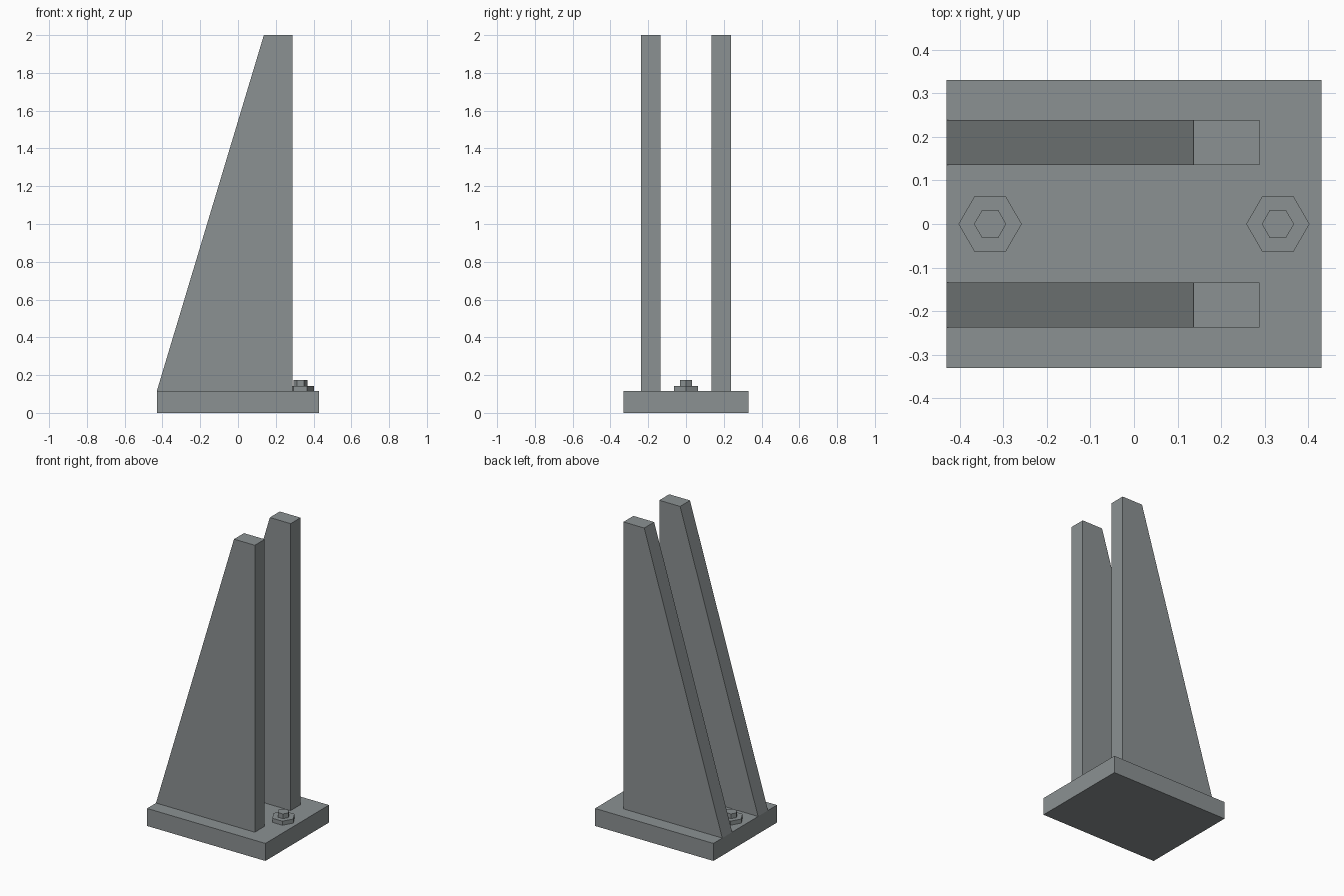
import bpy, bmesh, math

if "Cube" in bpy.data.objects:
    bpy.data.objects.remove(bpy.data.objects["Cube"])

steel = bpy.data.materials.new("steel grey")
steel.diffuse_color = (0.26, 0.285, 0.29, 1)
steel.use_nodes = True
steel.node_tree.nodes["Principled BSDF"].inputs["Base Color"].default_value = steel.diffuse_color

BASE_TOP = 0.115


def prism(name, profile, place, offset):
    """Extrude a flat profile: place() maps 2D points to 3D, offset is the depth vector."""
    bm = bmesh.new()
    face = bm.faces.new([bm.verts.new(place(a, b)) for a, b in profile])
    new = bmesh.ops.extrude_face_region(bm, geom=[face])["geom"]
    bmesh.ops.translate(bm, vec=offset,
                        verts=[v for v in new if isinstance(v, bmesh.types.BMVert)])
    bmesh.ops.recalc_face_normals(bm, faces=bm.faces)
    mesh = bpy.data.meshes.new(name)
    bm.to_mesh(mesh)
    bm.free()
    mesh.materials.append(steel)
    obj = bpy.data.objects.new(name, mesh)
    bpy.context.collection.objects.link(obj)
    return obj


def hexagon(name, x, radius, z0, z1):
    pts = [(x + radius * math.cos(i * math.pi / 3), radius * math.sin(i * math.pi / 3))
           for i in range(6)]
    return prism(name, pts, lambda a, b: (a, b, z0), (0, 0, z1 - z0))


# Base plate
prism("base_plate", [(-0.43, -0.33), (0.43, -0.33), (0.43, 0.33), (-0.43, 0.33)],
      lambda a, b: (a, b, 0), (0, 0, BASE_TOP))

# Two tapered upright plates
upright = [(-0.43, BASE_TOP), (0.288, BASE_TOP), (0.288, 2.0), (0.137, 2.0)]
for name, y in (("front_upright", -0.237), ("back_upright", 0.135)):
    prism(name, upright, lambda a, b: (a, y, b), (0, 0.103, 0))

# Anchor bolts: hexagonal nut with a hexagonal stud end
for side, x in (("left", -0.33), ("right", 0.33)):
    hexagon(side + "_nut", x, 0.0725, BASE_TOP, 0.142)
    hexagon(side + "_stud", x, 0.037, 0.142, 0.173)
